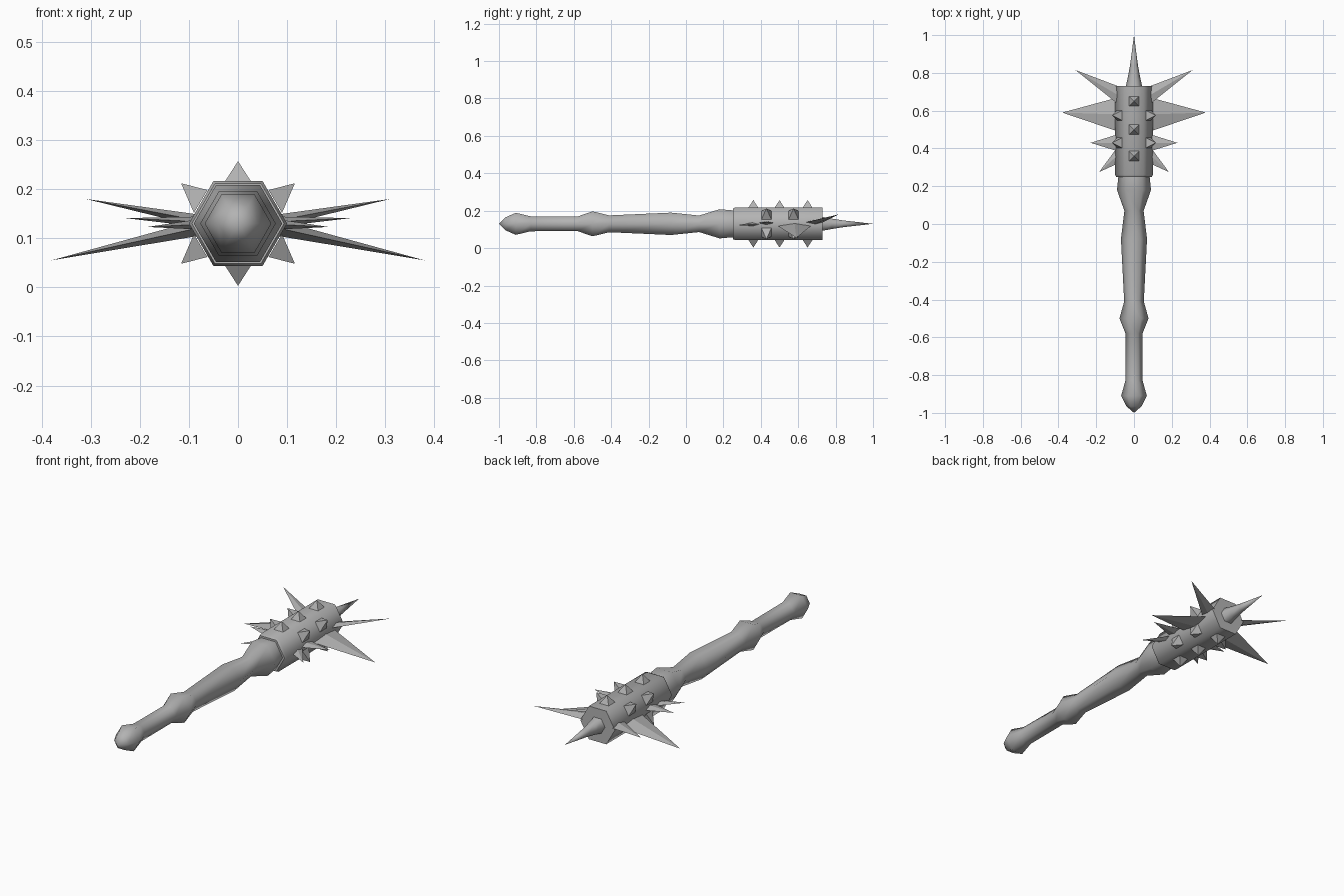
import bpy, bmesh, math
from mathutils import Vector

if "Cube" in bpy.data.objects:
    bpy.data.objects.remove(bpy.data.objects["Cube"], do_unlink=True)

AXIS_Z = 0.13

grey = bpy.data.materials.new("grey_metal")
grey.use_nodes = True
grey.diffuse_color = (0.45, 0.45, 0.45, 1)
grey.node_tree.nodes["Principled BSDF"].inputs["Base Color"].default_value = (0.45, 0.45, 0.45, 1)


def finish(bm, name, smooth_angle=None):
    bmesh.ops.recalc_face_normals(bm, faces=bm.faces)
    mesh = bpy.data.meshes.new(name)
    bm.to_mesh(mesh)
    bm.free()
    mesh.materials.append(grey)
    ob = bpy.data.objects.new(name, mesh)
    ob.location.z = AXIS_Z
    bpy.context.collection.objects.link(ob)
    if smooth_angle:
        bpy.ops.object.select_all(action='DESELECT')
        ob.select_set(True)
        bpy.context.view_layer.objects.active = ob
        bpy.ops.object.shade_smooth_by_angle(angle=math.radians(smooth_angle))
    return ob


def hex_lathe(name, profile, smooth_angle):
    """Six-sided solid along y from (y, radius) pairs; radius 0 makes a point."""
    bm = bmesh.new()
    rings = []
    for y, r in profile:
        count = 6 if r > 0 else 1
        rings.append([bm.verts.new((r * math.cos(math.pi * i / 3), y,
                                    r * math.sin(math.pi * i / 3))) for i in range(count)])
    for a, b in zip(rings, rings[1:]):
        for i in range(6):
            quad = [a[i % len(a)], a[(i + 1) % len(a)], b[(i + 1) % len(b)], b[i % len(b)]]
            bm.faces.new(list(dict.fromkeys(quad)))
    for ring in (rings[0], rings[-1]):
        if len(ring) == 6:
            bm.faces.new(ring)
    return finish(bm, name, smooth_angle)


def pyramid(name, base, tip):
    bm = bmesh.new()
    corners = [bm.verts.new(p) for p in base]
    top = bm.verts.new(tip)
    bm.faces.new(corners)
    for i in range(4):
        bm.faces.new((corners[i], corners[(i + 1) % 4], top))
    return finish(bm, name)


def stud(name, y, centre, tip, half=0.027):
    """Square stud on the head; centre and tip are (x, z) from the axis."""
    out = Vector((centre[0], 0, centre[1])).normalized()
    side = Vector((out.z, 0, -out.x)) * half
    along = Vector((0, half, 0))
    c = Vector((centre[0], y, centre[1]))
    base = [c + side + along, c - side + along, c - side - along, c + side - along]
    pyramid(name, base, (tip[0], y, tip[1]))


# Handle with pommel, grip swellings and neck
hex_lathe("handle", [(-1.0, 0), (-0.965, 0.04), (-0.91, 0.068), (-0.83, 0.046),
                     (-0.58, 0.045), (-0.5, 0.077), (-0.41, 0.052), (-0.08, 0.069),
                     (0.07, 0.051), (0.18, 0.09), (0.26, 0.082)], 65)

# Striking head and end spike
hex_lathe("head", [(0.25, 0.094), (0.262, 0.1), (0.73, 0.1)], 62)
hex_lathe("end_spike", [(0.72, 0.045), (0.78, 0.032), (0.84, 0.021), (1.0, 0)], 65)

# Studs on the top and bottom faces
for z_sign, place in ((1, "top"), (-1, "bottom")):
    for n, y in enumerate((0.36, 0.5, 0.65)):
        stud(f"{place}_stud_{n + 1}", y, (0, 0.085 * z_sign), (0, 0.127 * z_sign))
    # Studs on the sloping faces
    for x_sign, side in ((1, "left"), (-1, "right")):
        for n, y in enumerate((0.43, 0.575)):
            stud(f"{place}_{side}_stud_{n + 1}", y, (0.076 * x_sign, 0.045 * z_sign),
                 (0.116 * x_sign, 0.082 * z_sign))

# Side blades: base start y, base end y, base z, half thickness, tip
BLADES = [
    (0.49, 0.67, -0.01, 0.016, (0.38, 0.59, -0.075)),
    (0.635, 0.73, 0.007, 0.012, (0.31, 0.815, 0.05)),
    (0.385, 0.475, 0.004, 0.010, (0.23, 0.43, 0.011)),
    (0.32, 0.41, -0.002, 0.010, (0.185, 0.275, -0.007)),
]
for x_sign, side in ((1, "left"), (-1, "right")):
    for n, (y0, y1, z, t, tip) in enumerate(BLADES):
        x, mid = 0.085 * x_sign, (y0 + y1) / 2
        base = [(x, y0, z), (x, mid, z + t), (x, y1, z), (x, mid, z - t)]
        pyramid(f"{side}_blade_{n + 1}", base, (tip[0] * x_sign, tip[1], tip[2]))
